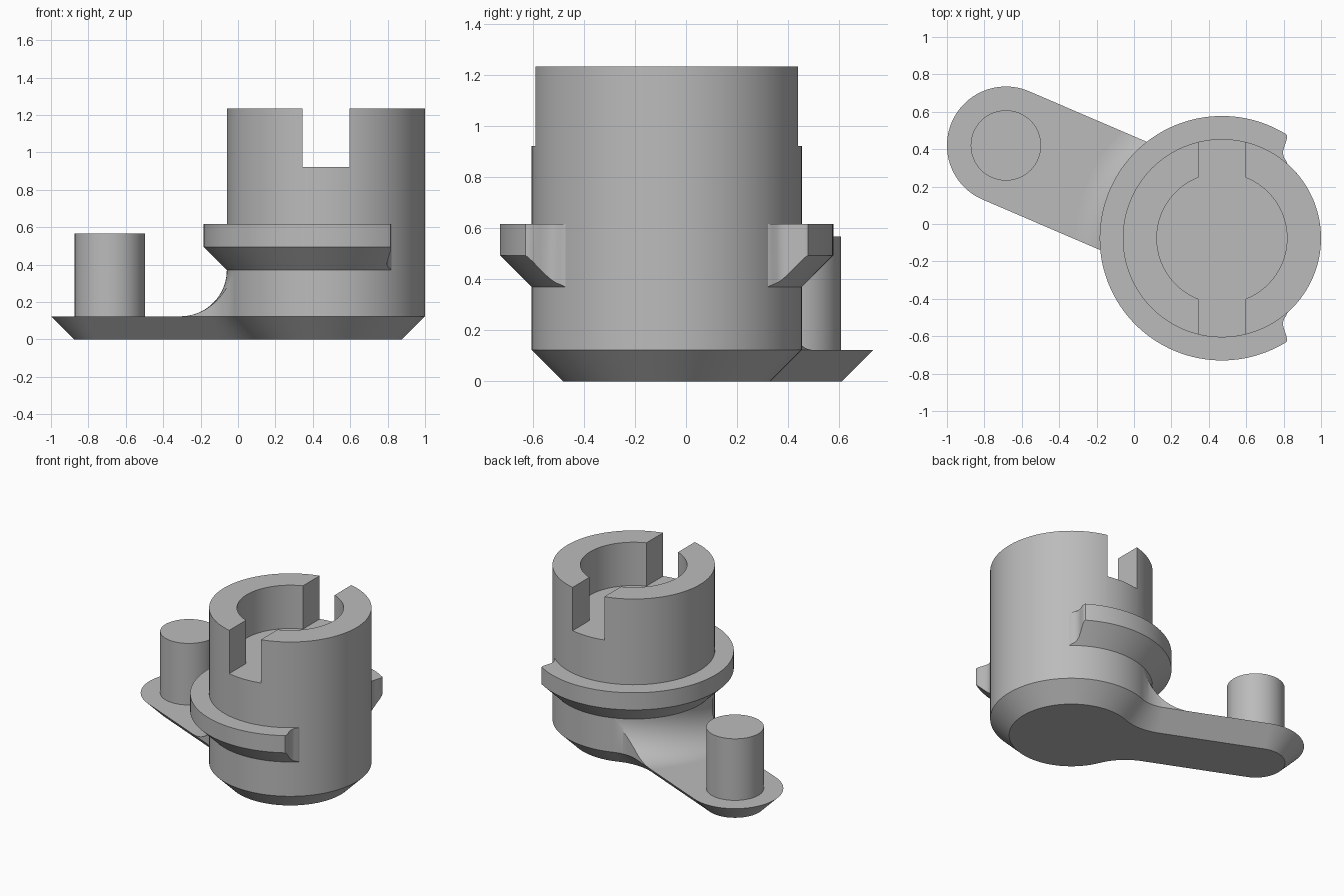
import bpy
import bmesh
from math import pi, sin, cos, atan2, hypot, sqrt

if "Cube" in bpy.data.objects:
    bpy.data.objects.remove(bpy.data.objects["Cube"], do_unlink=True)

# Main dimensions
T = 0.1235                       # base thickness, chamfer and collar width
HUB, PIN = (0.47, -0.076), (-0.685, 0.42)
HUB_R, ARM_R, PIN_R, BORE_R = 0.53, 0.315, 0.188, 0.348
BLEND = 2 * T                    # fillet radius between arm and hub
TOP, SLOT_FLOOR = 1.235, 0.923
LENGTH = hypot(HUB[0] - PIN[0], HUB[1] - PIN[1])
DX, DY = (HUB[0] - PIN[0]) / LENGTH, (HUB[1] - PIN[1]) / LENGTH

grey = bpy.data.materials.new("plain grey")
grey.use_nodes = True
grey.diffuse_color = (0.5, 0.5, 0.5, 1)
grey.node_tree.nodes["Principled BSDF"].inputs["Base Color"].default_value = (0.5, 0.5, 0.5, 1)


def arc(cx, cy, r, a0, a1, n):
    return [(cx + r * cos(a0 + (a1 - a0) * i / n), cy + r * sin(a0 + (a1 - a0) * i / n))
            for i in range(n + 1)]


def circle(centre, r, n=128):
    return arc(*centre, r, 0, 2 * pi, n)[:-1]


def mirrored(half):
    """Close a half outline by mirroring it across the local x axis."""
    return half + [(x, -y) for x, y in reversed(half) if abs(y) > 1e-5]


def along_arm(points):
    """Turn points on the arm axis (origin at hub) into model positions."""
    return [(HUB[0] + u * DX - v * DY, HUB[1] + u * DY + v * DX) for u, v in points]


def loft(name, rings):
    """Skin a stack of (outline, height) rings and cap both ends."""
    bm = bmesh.new()
    loops = [[bm.verts.new((x, y, z)) for x, y in pts] for pts, z in rings]
    for a, b in zip(loops, loops[1:]):
        for i in range(len(a)):
            j = (i + 1) % len(a)
            bm.faces.new((a[i], a[j], b[j], b[i]))
    bm.faces.new(loops[0])
    bm.faces.new(loops[-1])
    bmesh.ops.recalc_face_normals(bm, faces=bm.faces)
    mesh = bpy.data.meshes.new(name)
    bm.to_mesh(mesh)
    bm.free()
    mesh.materials.append(grey)
    obj = bpy.data.objects.new(name, mesh)
    bpy.context.collection.objects.link(obj)
    return obj


def prism(name, pts, z0, z1):
    return loft(name, [(pts, z0), (pts, z1)])


def activate(obj):
    bpy.ops.object.select_all(action='DESELECT')
    obj.select_set(True)
    bpy.context.view_layer.objects.active = obj


def carve(obj, cutter, operation):
    cutter.hide_render = True
    mod = obj.modifiers.new("carve", 'BOOLEAN')
    mod.operation, mod.solver, mod.object = operation, 'EXACT', cutter
    activate(obj)
    bpy.ops.object.modifier_apply(modifier=mod.name)
    bpy.data.objects.remove(cutter, do_unlink=True)


# Blend arcs where the arm flows into the hub
BV = ARM_R + BLEND
BU = -sqrt((HUB_R + BLEND) ** 2 - BV ** 2)


def blend_arc(inset):
    return arc(BU, BV, BLEND + inset, -pi / 2, atan2(-BV, -BU), 16)


def base_outline(inset):
    half = arc(-LENGTH, 0, ARM_R - inset, pi, pi / 2, 32)
    half += blend_arc(inset)
    half += arc(0, 0, HUB_R - inset, atan2(BV, BU), 0, 48)[1:]
    return along_arm(mirrored(half))


# Base plate with chamfered underside
base = loft("base_plate", [(base_outline(T), 0), (base_outline(0), T)])

# Hub with bore and cross slot
hub = prism("hub", circle(HUB, HUB_R), T, TOP)
carve(hub, prism("bore_cutter", circle(HUB, BORE_R), SLOT_FLOOR, 1.5), 'DIFFERENCE')
w = 0.126
slot = [(HUB[0] + x, HUB[1] + y) for x, y in ((-w, -1), (w, -1), (w, 1), (-w, 1))]
carve(hub, prism("slot_cutter", slot, SLOT_FLOOR, 1.5), 'DIFFERENCE')

# Curved ramp from arm up to hub
sweep = arc(HUB_R + BLEND, T + BLEND, BLEND, -pi / 2, -pi, 20)
ramp = loft("arm_ramp", [(circle(HUB, r), z) for r, z in sweep])
neck = mirrored([(-0.95, ARM_R)] + blend_arc(0) + [(-0.3, 0.3)])
carve(ramp, prism("neck_cutter", along_arm(neck), 0, 1), 'INTERSECT')

# Partial collar with tapered underside and hooked ends
collar = loft("collar", [(circle(HUB, r), z) for r, z in (
    (HUB_R, 3 * T), (HUB_R + T, 4 * T), (HUB_R + T, 5 * T))])
hook = [(-0.8, 0.8), (0.29, 0.8), (0.31, 0.582), (0.33, 0.571), (0.344, 0.56),
        (0.349, 0.545), (0.346, 0.525), (0.335, 0.495), (0.328, 0.47),
        (0.327, 0.45), (0.332, 0.432), (0.343, 0.415), (0.358, 0.38)]
keep = [(HUB[0] + x, HUB[1] + y) for x, y in mirrored(hook)]
carve(collar, prism("collar_cutter", keep, 0, 1), 'INTERSECT')

# Upright pin on the arm end
pin = prism("pin", circle(PIN, PIN_R, 96), T, 0.567)

for part in (base, hub, ramp, collar, pin):
    activate(part)
    bpy.ops.object.shade_smooth_by_angle(angle=0.5)
